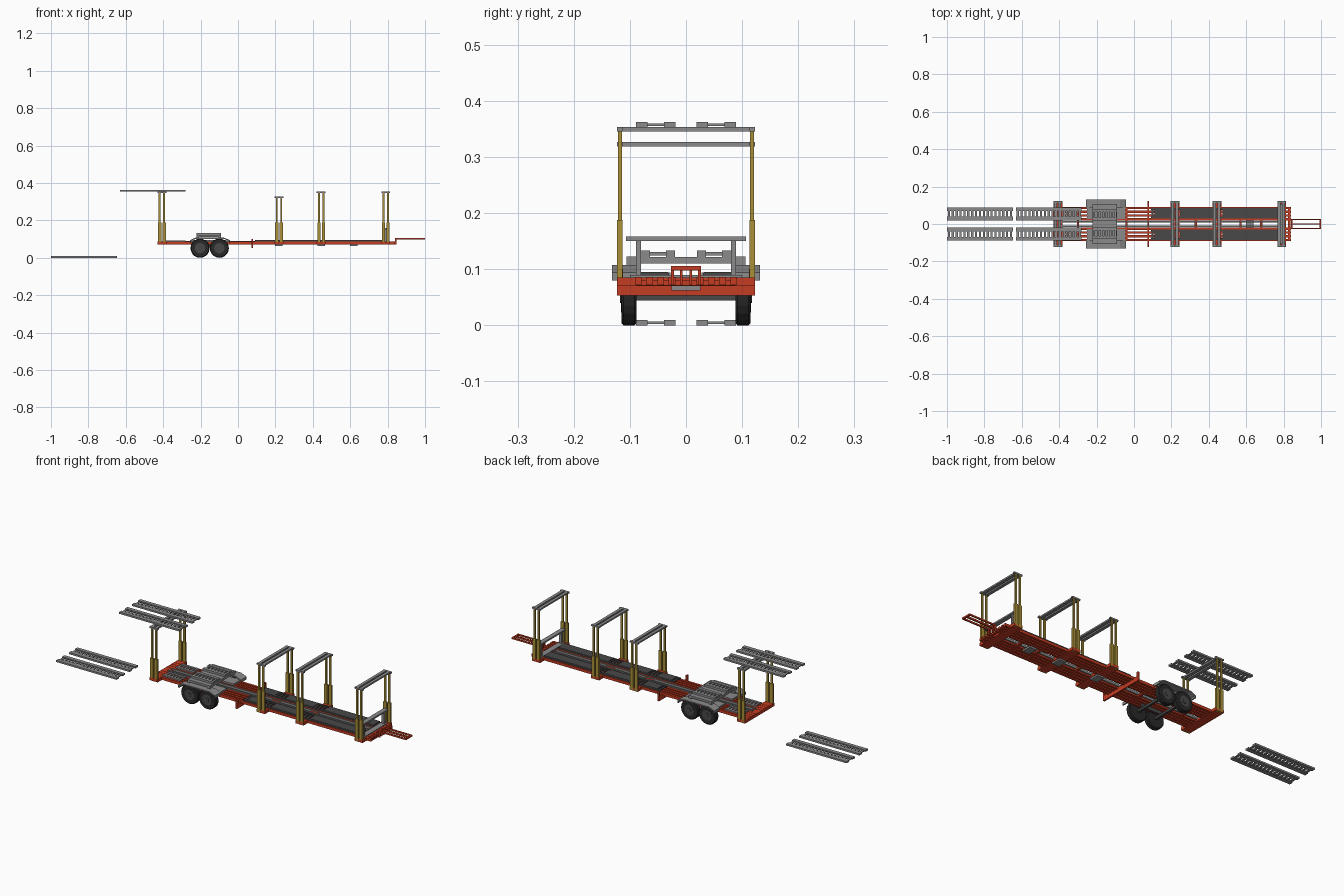
import bpy, bmesh, math
from mathutils import Matrix, Vector

cube = bpy.data.objects.get("Cube")
if cube:
    bpy.data.objects.remove(cube)


def material(name, r, g, b):
    m = bpy.data.materials.new(name)
    m.use_nodes = True
    m.diffuse_color = (r, g, b, 1)
    m.node_tree.nodes["Principled BSDF"].inputs["Base Color"].default_value = (r, g, b, 1)
    return m


RED = material("red paint", 0.56, 0.045, 0.016)
GREY = material("steel grey", 0.26, 0.26, 0.26)
DARK = material("dark deck grey", 0.065, 0.065, 0.065)
TYRE = material("tyre black", 0.022, 0.022, 0.022)
YELLOW = material("ochre yellow", 0.40, 0.28, 0.04)


def finish(name, bm, mat):
    bmesh.ops.recalc_face_normals(bm, faces=bm.faces)
    mesh = bpy.data.meshes.new(name)
    bm.to_mesh(mesh)
    bm.free()
    mesh.materials.append(mat)
    obj = bpy.data.objects.new(name, mesh)
    bpy.context.collection.objects.link(obj)
    return obj


def boxes(name, mat, parts):
    """One object from boxes given as (x0, x1, y0, y1, z0, z1)."""
    bm = bmesh.new()
    for x0, x1, y0, y1, z0, z1 in parts:
        place = Matrix.Translation(((x0 + x1) / 2, (y0 + y1) / 2, (z0 + z1) / 2))
        size = Matrix.Diagonal((x1 - x0, y1 - y0, z1 - z0, 1))
        bmesh.ops.create_cube(bm, size=1, matrix=place @ size)
    return finish(name, bm, mat)


def both(parts):
    """Add the copy of each box on the other side of the centre line."""
    return parts + [(a, b, -d, -c, e, f) for a, b, c, d, e, f in parts]


def ladder(x0, x1, y0, y1, z0, z1, count, rail=0.016):
    """Two side rails with evenly spaced rungs."""
    parts = [(x0, x1, y0, y0 + rail, z0, z1), (x0, x1, y1 - rail, y1, z0, z1)]
    step = (x1 - x0) / count
    for i in range(count):
        c = x0 + step * (i + 0.5)
        parts.append((c - step * 0.28, c + step * 0.28, y0 + rail, y1 - rail, z0 + 0.002, z1 - 0.002))
    return parts


def extrude_y(name, mat, profile, y0, y1):
    """Prism from an (x, z) outline."""
    bm = bmesh.new()
    face = bm.faces.new([bm.verts.new((x, y0, z)) for x, z in profile])
    out = bmesh.ops.extrude_face_region(bm, geom=[face])
    verts = [v for v in out["geom"] if isinstance(v, bmesh.types.BMVert)]
    bmesh.ops.translate(bm, verts=verts, vec=Vector((0, y1 - y0, 0)))
    return finish(name, bm, mat)


# Chassis: long rails and cross members
GATES = {"rear": (-0.407, 0.353), "middle": (0.219, 0.327),
         "forward": (0.445, 0.353), "front": (0.79, 0.353)}
boxes("chassis_rails", RED, both([(-0.43, 0.84, c - 0.006, c + 0.006, 0.072, 0.086)
                                  for c in (0.025, 0.045, 0.065, 0.085)]))
boxes("chassis_cross_members", RED,
      [(x - 0.006, x + 0.006, -0.088, 0.088, 0.071, 0.08) for x in (-0.3, -0.04, 0.33, 0.57, 0.68, 0.83)])
boxes("gate_cross_beams", RED,
      [(x - 0.024, x + 0.024, -0.123, 0.123, 0.07, 0.085) for x, top in GATES.values()])
boxes("outrigger_beam", RED,
      [(0.072, 0.08, -0.123, 0.123, 0.053, 0.078)] + both([(0.072, 0.08, 0.112, 0.123, 0.078, 0.1)]))
boxes("centre_rails", GREY, both([(-0.4, 0.77, 0.009, 0.016, 0.078, 0.09)]))
boxes("under_plates", GREY, [(x - 0.02, x + 0.02, -0.026, 0.026, 0.062, 0.071) for x in (0.219, 0.445, 0.62)])

# Raised drawbar
boxes("drawbar", RED,
      both([(0.84, 1.0, 0.021, 0.027, 0.098, 0.106), (0.84, 0.848, 0.021, 0.027, 0.072, 0.1),
            (0.84, 0.848, 0.006, 0.011, 0.072, 0.1)])
      + [(0.84, 1.0, -0.004, 0.004, 0.098, 0.106), (0.992, 1.0, -0.027, 0.027, 0.098, 0.106),
         (0.84, 0.848, -0.027, 0.027, 0.098, 0.106)])

# Front deck: solid panels joined by rungs beneath the gates
boxes("front_deck_rungs", DARK, both(ladder(0.09, 0.77, 0.03, 0.086, 0.085, 0.094, 36, 0.01)))
boxes("front_deck_panels", DARK,
      both([(a, b, 0.032, 0.084, 0.086, 0.095) for a, b in ((0.11, 0.19), (0.25, 0.415), (0.48, 0.77))]))

# Rear deck: tracks and raised bridge over the axles
boxes("rear_deck_tracks", GREY, both(ladder(-0.385, -0.28, 0.03, 0.08, 0.085, 0.093, 6, 0.012)))
boxes("bridge", GREY,
      [(-0.222, -0.09, -0.1, 0.1, 0.11, 0.122)]
      + both([(x, x + 0.014, 0.084, 0.106, 0.085, 0.122) for x in (-0.222, -0.104)]
             + [(-0.222, -0.09, 0.084, 0.106, 0.112, 0.123)]))
boxes("bridge_tracks", GREY, both(ladder(-0.222, -0.09, 0.02, 0.08, 0.122, 0.133, 7)))
boxes("bridge_base", GREY, both([(-0.25, -0.045, 0.028, 0.1, 0.084, 0.094)]))

# Fenders, wheels and axles
FENDER = [(-0.257, 0.08), (-0.257, 0.094), (-0.228, 0.107), (-0.074, 0.107),
          (-0.042, 0.094), (-0.042, 0.08), (-0.048, 0.08), (-0.048, 0.09),
          (-0.076, 0.101), (-0.226, 0.101), (-0.251, 0.09), (-0.251, 0.08)]


def wheel_part(name, mat, x, y, radius, width, sides=20):
    bm = bmesh.new()
    place = Matrix.Translation((x, y, 0.051)) @ Matrix.Rotation(math.pi / 2, 4, "X")
    bmesh.ops.create_cone(bm, cap_ends=True, segments=sides, radius1=radius,
                          radius2=radius, depth=width, matrix=place)
    return finish(name, bm, mat)


for side, s in (("left", 1), ("right", -1)):
    extrude_y(side + "_fender", GREY, FENDER, s * 0.085, s * 0.132)
    for pos, x in (("rear", -0.203), ("front", -0.1)):
        tag = side + "_" + pos
        tyre = wheel_part(tag + "_tyre", TYRE, x, s * 0.1015, 0.051, 0.027)
        bevel = tyre.modifiers.new("shoulder", "BEVEL")
        bevel.width = 0.004
        bevel.segments = 1
        bevel.limit_method = "ANGLE"
        bevel.angle_limit = math.radians(50)
        wheel_part(tag + "_rim", DARK, x, s * 0.103, 0.028, 0.026, 16)
        wheel_part(tag + "_hub", DARK, x, s * 0.104, 0.011, 0.028, 8)
boxes("axles", DARK, [(x - 0.006, x + 0.006, -0.09, 0.09, 0.044, 0.056) for x in (-0.203, -0.1)]
      + both([(-0.21, -0.09, 0.05, 0.06, 0.054, 0.074)]))

# Gates: paired telescopic posts with a double top rail
for name, (x, top) in GATES.items():
    sleeves, posts, rails = [], [], []
    for dx in (-0.012, 0.012):
        c = x + dx
        sleeves.append((c - 0.009, c + 0.009, 0.113, 0.123, 0.07, 0.188))
        posts.append((c - 0.005, c + 0.005, 0.1145, 0.1215, 0.18, top - 0.008))
        rails.append((c - 0.01, c + 0.006, -0.123, 0.123, top - 0.008, top))
    boxes(name + "_gate_sleeves", YELLOW, both(sleeves))
    boxes(name + "_gate_posts", YELLOW, both(posts))
    boxes(name + "_gate_rails", GREY, rails + both([(x - 0.024, x + 0.024, 0.112, 0.123, top - 0.008, top)]))

# Headboard frame at the front gate
boxes("headboard", GREY,
      [(0.778, 0.802, -0.107, 0.107, 0.15, 0.158)]
      + both([(0.782, 0.798, 0.08, 0.089, 0.085, 0.15)]) + [(0.775, 0.805, -0.1, 0.1, 0.085, 0.09)])

# Loose loading ramps: one pair on the ground, one on the rear gate
for name, x0, x1, z in (("ground_ramps", -1.0, -0.647, 0.0), ("upper_ramps", -0.632, -0.28, 0.353)):
    boxes(name, GREY, both(ladder(x0, x1, 0.019, 0.089, z, z + 0.009, 17, 0.02)))
